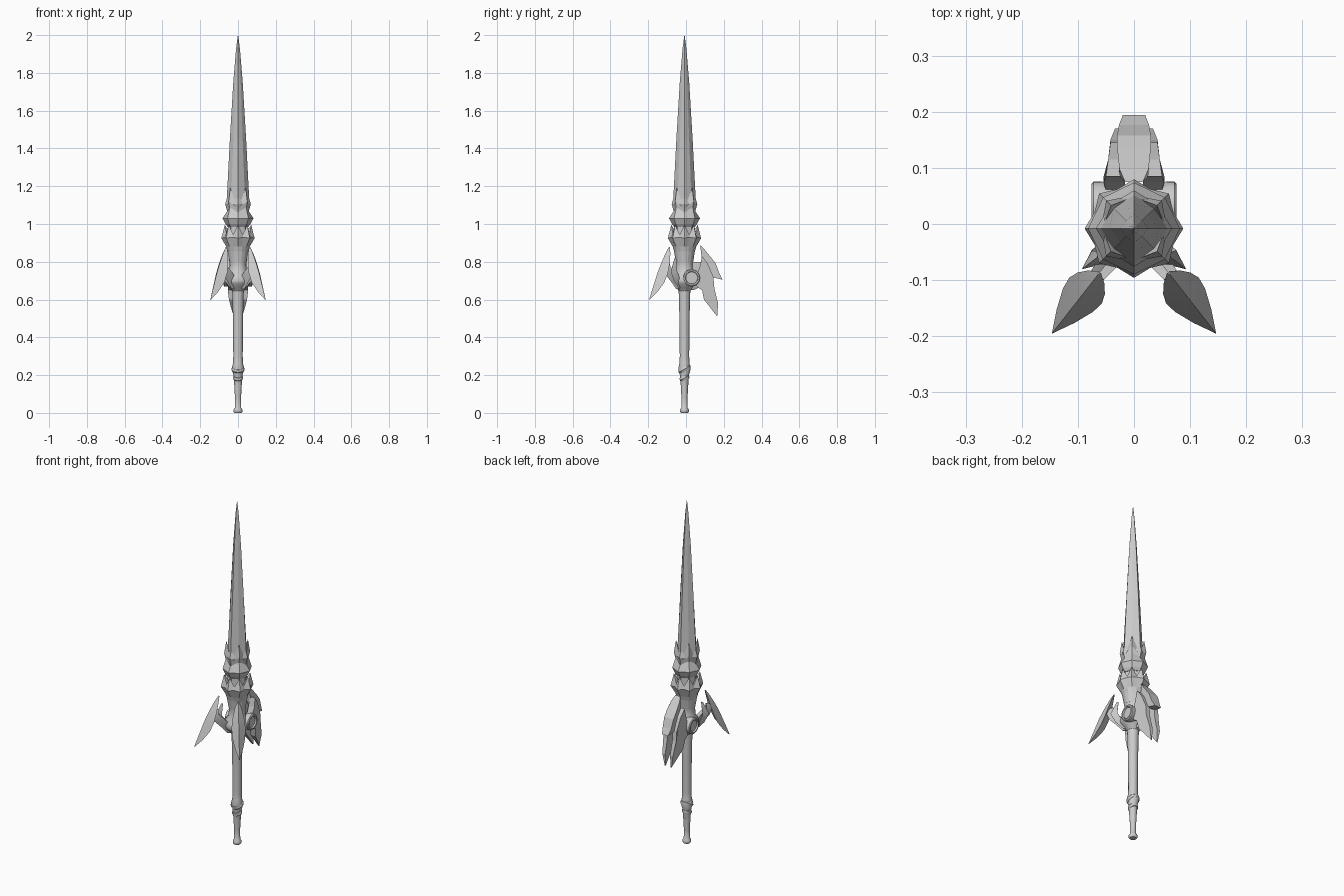
import bpy, bmesh, math
from mathutils import Matrix, Vector

if "Cube" in bpy.data.objects:
    bpy.data.objects.remove(bpy.data.objects["Cube"])

steel = bpy.data.materials.new("steel_grey")
steel.diffuse_color = (0.6, 0.6, 0.6, 1)
steel.use_nodes = True
steel.node_tree.nodes["Principled BSDF"].inputs["Base Color"].default_value = steel.diffuse_color
CY = -0.008  # y of the weapon's axis


def finish(name, bm, smooth=None):
    bmesh.ops.recalc_face_normals(bm, faces=bm.faces)
    me = bpy.data.meshes.new(name)
    bm.to_mesh(me)
    bm.free()
    me.materials.append(steel)
    ob = bpy.data.objects.new(name, me)
    bpy.context.collection.objects.link(ob)
    if smooth:
        bpy.ops.object.select_all(action='DESELECT')
        ob.select_set(True)
        bpy.context.view_layer.objects.active = ob
        bpy.ops.object.shade_smooth_by_angle(angle=math.radians(smooth))
    return ob


def skin(bm, rings):
    """Bridge equal-length point rings and cap both ends."""
    vs = [[bm.verts.new(p) for p in r] for r in rings]
    n = len(vs[0])
    for a, b in zip(vs, vs[1:]):
        for i in range(n):
            j = (i + 1) % n
            bm.faces.new((a[i], a[j], b[j], b[i]))
    bm.faces.new(vs[0])
    bm.faces.new(vs[-1])


def lathe(name, n, rows, smooth=None):
    """Rows: (z, r) or (z_even, r_even, z_odd, r_odd) for zigzag edges."""
    bm, rings = bmesh.new(), []
    for row in rows:
        ev, od = row[:2], row[-2:]
        ring = []
        for i in range(n):
            z, r = od if i % 2 else ev
            a = math.tau * i / n
            ring.append((r * math.cos(a), CY + r * math.sin(a), z))
        rings.append(ring)
    skin(bm, rings)
    return finish(name, bm, smooth)


def leaf(name, angle, stations, smooth=35):
    """Keeled leaf; stations: (outward, z, half width, keel depth)."""
    d = Vector((math.cos(angle), math.sin(angle), 0))
    t = Vector((-d.y, d.x, 0))
    bm, rings = bmesh.new(), []
    for r, z, w, k in stations:
        o = Vector((0, CY, z))
        rings.append([o + d * r, o + d * (r - k) + t * w,
                      o + d * (r - k * 0.8), o + d * (r - k) - t * w])
    skin(bm, rings)
    return finish(name, bm, smooth)


def plate(name, pts, inner, side):
    """Side plate; pts: (y, z, outer x); inner: x of the inside face."""
    bm = bmesh.new()
    skin(bm, [[(side * inner, y, z) for y, z, x in pts],
              [(side * x, y, z) for y, z, x in pts]])
    return finish(name, bm)


# Blade: eight facets running to a point
lathe("blade", 8, [(1.02, .045), (1.12, .060, 1.12, .052),
                   (1.45, .043, 1.45, .035), (1.75, .025, 1.75, .02),
                   (1.93, .010, 1.93, .008), (2.0, .0008)])

# Blade socket with tall points between the four faces
lathe("blade_socket", 8, [(1.01, .055), (1.055, .056, 1.06, .056),
                          (1.08, .059, 1.12, .070), (1.085, .056, 1.19, .058),
                          (1.07, .04, 1.10, .04)])

# Diamond studs on the four blade faces
for i in range(4):
    a = i * math.pi / 2
    d = Vector((math.cos(a), math.sin(a), 0))
    t = Vector((-d.y, d.x, 0))
    c = Vector((0, CY, 1.105))
    bm = bmesh.new()
    rim = [bm.verts.new(c + d * .052 + p) for p in
           (Vector((0, 0, .055)), t * .026, Vector((0, 0, -.055)), -t * .026)]
    peak = bm.verts.new(c + d * .068)
    for k in range(4):
        bm.faces.new((rim[k], rim[(k + 1) % 4], peak))
    bm.faces.new(rim)
    finish("diamond_stud", bm)

# Flared collar under the blade
lathe("collar", 8, [(.985, .055), (1.0, .066), (1.03, .082, 1.03, .078),
                    (1.06, .062, 1.09, .060), (1.05, .04)])

# Crown of pointed petals
lathe("crown", 16, [(.80, .046), (.855, .055), (.88, .062), (.925, .088, .93, .076),
                    (.995, .070, .945, .066), (.965, .05, .93, .05)])
lathe("crown_core", 8, [(.90, .052), (1.0, .052)])

# Neck and bowl below the crown
lathe("neck", 16, [(.64, .027), (.665, .045), (.685, .064), (.70, .070),
                   (.725, .062), (.75, .047), (.79, .044), (.84, .051), (.87, .055)], 40)

# Grip, knot and pommel
lathe("grip", 16, [(.14, .019), (.20, .024), (.235, .033), (.265, .026),
                   (.30, .025), (.45, .026), (.60, .029), (.67, .032)], 40)
lathe("pommel", 16, [(0, .018), (.006, .023), (.018, .023), (.026, .017),
                     (.08, .016), (.15, .020)], 40)
for z, r in ((.185, .028), (.232, .036)):
    band = lathe("grip_band", 16, [(-.012, r - .005), (0, r), (.012, r - .005)], 40)
    band.matrix_world = (Matrix.Translation((0, CY, z)) @ Matrix.Rotation(.5, 4, 'X')
                         @ Matrix.Translation((0, -CY, 0)))

for s in (-1, 1):
    a = math.radians(-90 + s * 38)
    # Front wings drooping outward, with the arms that hold them
    leaf("front_wing", a, [(.105, .878, .003, .006), (.130, .84, .019, .02),
                           (.158, .79, .031, .034), (.182, .74, .037, .042),
                           (.202, .69, .034, .04), (.222, .64, .020, .024),
                           (.238, .598, .001, .002)])
    leaf("wing_arm", a, [(.055, .655, .006, .02), (.085, .69, .016, .045),
                         (.125, .73, .020, .065), (.145, .775, .014, .04),
                         (.120, .80, .004, .015)])
    # Small side fins behind the wings
    leaf("side_fin", math.radians(-90 + s * 52),
         [(.05, .66, .004, .01), (.092, .70, .018, .035),
          (.118, .75, .016, .035), (.085, .82, .003, .01)])

    # Round hub on each side
    bm = bmesh.new()
    prof = [(.03, .040), (.060, .046), (.072, .046), (.076, .041),
            (.076, .034), (.068, .031)]
    skin(bm, [[(s * x, .03 + r * math.cos(math.tau * i / 20),
                .715 + r * math.sin(math.tau * i / 20)) for i in range(20)]
              for x, r in prof])
    finish("side_hub", bm, 35)

    # Forked back fin, one half per side
    plate("back_fin", [(.075, .89, .016), (.098, .865, .026), (.135, .82, .030),
                       (.158, .79, .030), (.176, .74, .027), (.194, .705, .020),
                       (.165, .712, .024), (.135, .72, .028), (.10, .75, .028),
                       (.085, .80, .026)], 0, s)
    # Lower back fin sweeping down to a point
    plate("lower_back_fin", [(.045, .70, .046), (.075, .78, .054), (.085, .83, .050),
                             (.115, .79, .046), (.145, .72, .042), (.150, .66, .042),
                             (.170, .58, .034), (.165, .51, .022), (.130, .555, .036),
                             (.095, .60, .048), (.085, .65, .054), (.060, .665, .052)], .016, s)

# Strut joining the back fins to the neck
leaf("back_strut", math.pi / 2, [(.05, .65, .012, .04), (.11, .68, .02, .09),
                                 (.125, .75, .02, .10), (.09, .80, .012, .06)])
